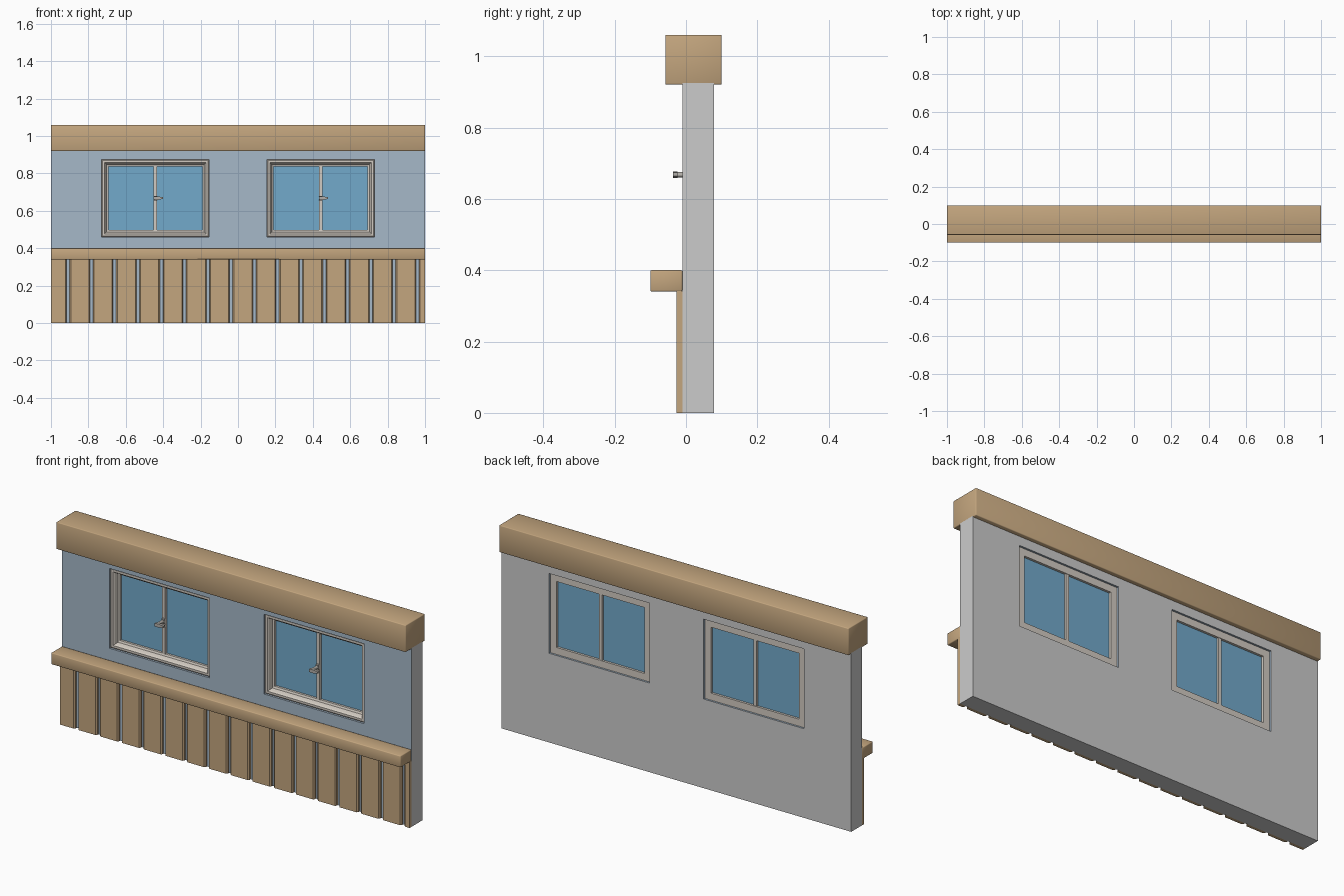
import bpy, bmesh, math
from mathutils import Matrix, Vector

if "Cube" in bpy.data.objects:
    bpy.data.objects.remove(bpy.data.objects["Cube"])


def material(name, r, g, b):
    m = bpy.data.materials.new(name)
    m.diffuse_color = (r, g, b, 1)
    m.use_nodes = True
    m.node_tree.nodes["Principled BSDF"].inputs["Base Color"].default_value = m.diffuse_color
    return m


WOOD = material("wood", 0.55, 0.38, 0.21)
BLUE = material("blue_paint", 0.38, 0.48, 0.58)
WHITE = material("white_plaster", 0.70, 0.68, 0.70)
FRAME = material("frame_paint", 0.65, 0.60, 0.54)
GLASS = material("window_glass", 0.17, 0.40, 0.60)
METAL = material("handle_metal", 0.45, 0.43, 0.40)

WIN_X, WIN_Z, HALF_W, HALF_H = 0.442, 0.6675, 0.287, 0.2065
FRONT, BACK = -0.01, 0.078


def finish(name, bm, *mats):
    bmesh.ops.recalc_face_normals(bm, faces=bm.faces)
    me = bpy.data.meshes.new(name)
    bm.to_mesh(me)
    bm.free()
    for m in mats:
        me.materials.append(m)
    ob = bpy.data.objects.new(name, me)
    bpy.context.collection.objects.link(ob)
    return ob


def box(name, lo, hi, mat, bevel=0.0):
    lo, hi = Vector(lo), Vector(hi)
    bm = bmesh.new()
    bmesh.ops.create_cube(bm, size=1, matrix=Matrix.Translation((lo + hi) / 2)
                          @ Matrix.Diagonal((hi - lo).to_4d()))
    if bevel:
        bmesh.ops.bevel(bm, geom=bm.edges[:], offset=bevel, segments=2,
                        profile=0.5, affect='EDGES')
    return finish(name, bm, mat)


def prism(name, outline, axis_vec, mat):
    """Extrude a closed outline of 3D points along a vector."""
    bm = bmesh.new()
    face = bm.faces.new([bm.verts.new(p) for p in outline])
    ext = bmesh.ops.extrude_face_region(bm, geom=[face], use_keep_orig=True)
    bmesh.ops.translate(bm, vec=axis_vec,
                        verts=[v for v in ext["geom"] if isinstance(v, bmesh.types.BMVert)])
    return finish(name, bm, mat)


# wall with two window openings, painted blue on the front
xs = [-1, -WIN_X - HALF_W, -WIN_X + HALF_W, WIN_X - HALF_W, WIN_X + HALF_W, 1]
zs = [0, WIN_Z - HALF_H, WIN_Z + HALF_H, 0.925]
bm = bmesh.new()
grid = [[bm.verts.new((x, FRONT, z)) for z in zs] for x in xs]
for i in range(5):
    for j in range(3):
        if j == 1 and i in (1, 3):
            continue
        bm.faces.new((grid[i][j], grid[i + 1][j], grid[i + 1][j + 1], grid[i][j + 1]))
ext = bmesh.ops.extrude_face_region(bm, geom=bm.faces[:], use_keep_orig=True)
bmesh.ops.translate(bm, vec=(0, BACK - FRONT, 0),
                    verts=[v for v in ext["geom"] if isinstance(v, bmesh.types.BMVert)])
for f in bm.faces:
    c = f.calc_center_median()
    outer = c.y > BACK - 0.001 or abs(c.x) > 0.99 or c.z < 0.001 or c.z > 0.92
    f.material_index = 1 if outer else 0
finish("wall", bm, BLUE, WHITE)

# roof beam and ledge rail
for name, lo, hi in (("top_beam", (-1, -0.058, 0.92), (1, 0.1, 1.06)),
                     ("ledge_rail", (-1, -0.1, 0.34), (1, FRONT, 0.4))):
    ob = box(name, lo, hi, WOOD, 0.004)
    bpy.context.view_layer.objects.active = ob
    ob.select_set(True)
    bpy.ops.object.shade_smooth_by_angle(angle=math.radians(50))
    ob.select_set(False)

# chamfered vertical planks
edges = [-1] + [-0.908 + 0.1245 * i for i in range(16)] + [1]
for i, (a, b) in enumerate(zip(edges, edges[1:])):
    l0, l1 = (0, 0) if i == 0 else (0.008, 0.014)
    r0, r1 = (0, 0) if i == 16 else (0.008, 0.014)
    prism(f"plank_{i + 1}", [(a + l0, FRONT, 0), (a + l0, -0.019, 0), (a + l1, -0.026, 0),
                             (b - r1, -0.026, 0), (b - r0, -0.019, 0), (b - r0, FRONT, 0)],
          (0, 0, 0.342), WOOD)


def window_frame(name, cx):
    """Sweep an (inset, y) profile around the opening with mitred corners."""
    profile = [(0, 0.001), (0.005, -0.003), (0.016, -0.003), (0.021, 0.004), (0.026, 0.022),
               (0.036, 0.026), (0.036, 0.068), (0, 0.068)]
    bm = bmesh.new()
    rings = [[bm.verts.new((cx + sx * (HALF_W - d), y, WIN_Z + sz * (HALF_H - d)))
              for d, y in profile] for sx, sz in ((-1, -1), (1, -1), (1, 1), (-1, 1))]
    n = len(profile)
    for k in range(4):
        p, q = rings[k], rings[(k + 1) % 4]
        for j in range(n):
            bm.faces.new((p[j], p[(j + 1) % n], q[(j + 1) % n], q[j]))
    finish(name, bm, FRAME)


for side, cx in (("left", -WIN_X), ("right", WIN_X)):
    window_frame(f"{side}_window_frame", cx)
    w, h = HALF_W - 0.034, HALF_H - 0.034
    box(f"{side}_glass", (cx - w, 0.038, WIN_Z - h), (cx + w, 0.056, WIN_Z + h), GLASS)
    box(f"{side}_mullion", (cx - 0.0085, 0.024, WIN_Z - h), (cx + 0.0085, 0.066, WIN_Z + h), FRAME)
    # latch: base plate, round stem and tapered lever
    box(f"{side}_latch_base", (cx - 0.008, 0.014, WIN_Z - 0.013),
        (cx + 0.008, 0.026, WIN_Z + 0.013), METAL, 0.002)
    bm = bmesh.new()
    bmesh.ops.create_cone(bm, cap_ends=True, segments=12, radius1=0.008, radius2=0.008, depth=0.04,
                          matrix=Matrix.Translation((cx, -0.004, WIN_Z)) @ Matrix.Rotation(math.pi / 2, 4, 'X'))
    finish(f"{side}_latch_stem", bm, METAL)
    z = WIN_Z
    prism(f"{side}_latch_lever", [(cx - 0.009, -0.024, z - 0.008), (cx + 0.012, -0.024, z - 0.009),
                                  (cx + 0.040, -0.024, z - 0.004), (cx + 0.040, -0.024, z + 0.006),
                                  (cx + 0.012, -0.024, z + 0.009), (cx - 0.009, -0.024, z + 0.008)],
          (0, -0.013, 0), METAL)
